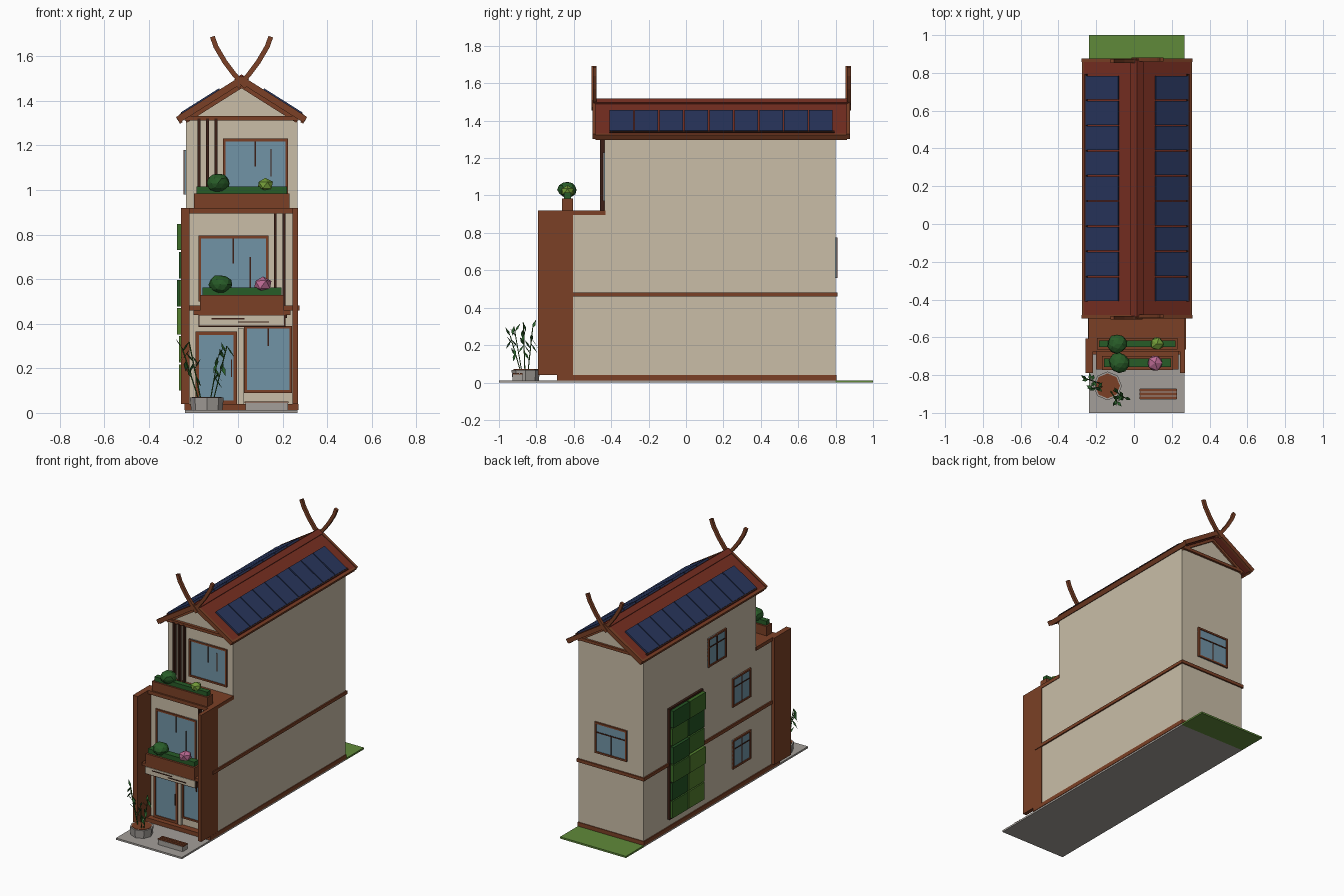
import bpy, bmesh, math, random
from mathutils import Vector

if "Cube" in bpy.data.objects:
    bpy.data.objects.remove(bpy.data.objects["Cube"])

random.seed(4)
CX = 0.016          # house centre line in x
SLOPE = 0.63        # roof pitch
RIDGE = 1.507


def mat(name, r, g, b):
    m = bpy.data.materials.new(name)
    m.diffuse_color = [(c / 255) ** 2.2 for c in (r, g, b)] + [1]
    m.use_nodes = True
    m.node_tree.nodes["Principled BSDF"].inputs["Base Color"].default_value = m.diffuse_color
    return m


WALL = mat("plaster", 200, 188, 166)
BROWN = mat("timber", 122, 66, 42)
DARK = mat("dark_timber", 62, 36, 28)
ROOF = mat("roof_red", 118, 50, 38)
GLASS = mat("glass", 112, 146, 164)
SOLAR = mat("solar_blue", 44, 56, 92)
STONE = mat("stone", 162, 157, 152)
GRASS = mat("grass", 96, 136, 60)
LEAF = mat("leaf", 44, 92, 44)
LIME = mat("lime_leaf", 112, 152, 58)
PINK = mat("pink_flower", 186, 106, 146)
GREENS = [mat("green_a", 40, 84, 40), mat("green_b", 62, 108, 44), mat("green_c", 84, 126, 50)]


def finish(name, bm, m):
    bmesh.ops.recalc_face_normals(bm, faces=bm.faces)
    me = bpy.data.meshes.new(name)
    bm.to_mesh(me)
    bm.free()
    me.materials.append(m)
    ob = bpy.data.objects.new(name, me)
    bpy.context.collection.objects.link(ob)
    return ob


def box(name, x0, x1, y0, y1, z0, z1, m):
    bm = bmesh.new()
    bmesh.ops.create_cube(bm, size=1)
    for v in bm.verts:
        v.co = ((x0 + x1) / 2 + v.co.x * (x1 - x0), (y0 + y1) / 2 + v.co.y * (y1 - y0),
                (z0 + z1) / 2 + v.co.z * (z1 - z0))
    return finish(name, bm, m)


def prism(name, pts, y0, y1, m):
    """Extrude an x-z outline along y."""
    bm = bmesh.new()
    a = [bm.verts.new((x, y0, z)) for x, z in pts]
    b = [bm.verts.new((x, y1, z)) for x, z in pts]
    bm.faces.new(a)
    bm.faces.new(b)
    for i in range(len(pts)):
        j = (i + 1) % len(pts)
        bm.faces.new((a[i], a[j], b[j], b[i]))
    return finish(name, bm, m)


def strip(name, path, w, y0, y1, m):
    """Board of width w following an x-z path."""
    P = [Vector(p) for p in path]
    left, right = [], []
    for i, p in enumerate(P):
        t = (P[min(i + 1, len(P) - 1)] - P[max(i - 1, 0)]).normalized()
        n = Vector((-t.y, t.x)) * w / 2
        left.append(p + n)
        right.append(p - n)
    return prism(name, left + right[::-1], y0, y1, m)


def window(name, face, plane, u0, u1, z0, z1, bars, m=BROWN, f=0.012):
    """Glass, four frame bars and inner bars (u0,u1,z0,z1) on a wall face."""
    def part(n, a, b, c, e, d, mm):
        if face == "left":
            box(n, plane - d, plane + 0.005, a, b, c, e, mm)
        elif face == "front":
            box(n, a, b, plane - d, plane + 0.005, c, e, mm)
        else:
            box(n, a, b, plane - 0.005, plane + d, c, e, mm)
    part(name + "_glass", u0, u1, z0, z1, 0.005, GLASS)
    for r in ((u0, u0 + f, z0, z1), (u1 - f, u1, z0, z1), (u0, u1, z0, z0 + f), (u0, u1, z1 - f, z1)):
        part(name + "_frame", *r, 0.011, m)
    for r in bars:
        part(name + "_bar", *r, 0.008, DARK)


def bush(name, x, y, z, r, m):
    bm = bmesh.new()
    bmesh.ops.create_icosphere(bm, subdivisions=1 if m != LEAF else 2, radius=r)
    for v in bm.verts:
        k = random.uniform(0.9, 1.05)
        v.co = Vector((v.co.x * k + x, v.co.y * k + y, v.co.z * k * 0.85 + z))
    finish(name, bm, m)


# Ground
box("pavement", -0.238, 0.268, -1, 0.8, 0, 0.012, STONE)
box("back_lawn", -0.238, 0.268, 0.8, 1, 0, 0.012, GRASS)
box("plinth", -0.241, 0.271, -0.69, 0.805, 0.012, 0.04, BROWN)

# Walls
prism("main_walls", [(-0.234, 0.03), (0.266, 0.03), (0.266, 1.325), (CX, 1.482), (-0.234, 1.325)], -0.435, 0.8, WALL)
box("lower_front_block", -0.234, 0.266, -0.645, -0.43, 0.03, 0.9, WALL)
box("floor_band", -0.243, 0.275, -0.665, 0.81, 0.46, 0.482, BROWN)
box("terrace_slab", -0.24, 0.27, -0.675, -0.43, 0.895, 0.92, BROWN)
box("left_fin", -0.256, -0.218, -0.79, -0.605, 0.04, 0.92, BROWN)
box("right_fin", 0.244, 0.27, -0.79, -0.605, 0.04, 0.92, BROWN)

# Roof slopes, edge boards, solar panels and crossed horns
def at(s, d, h=0.0):
    return (CX + s * d, RIDGE - SLOPE * d + h)

for s, side in ((-1, "left"), (1, "right")):
    strip("roof_" + side, [at(s, 0, -0.014), at(s, 0.282, -0.014)], 0.022, -0.485, 0.86, ROOF)
    strip("eave_board_" + side, [at(s, 0.272, -0.018), at(s, 0.284, -0.018)], 0.03, -0.485, 0.86, BROWN)
    for i in range(9):
        y = -0.408 + i * 0.1333
        strip("solar_panel_" + side, [at(s, 0.098, 0.006), at(s, 0.27, 0.006)], 0.012, y, y + 0.126, SOLAR)
    strip("panel_rail_" + side, [at(s, 0.264, 0.003), at(s, 0.276, 0.003)], 0.01, -0.41, 0.795, DARK)
    for y in (-0.492, 0.867):
        strip("barge_board_" + side, [at(s, -0.005, -0.012), at(s, 0.286, -0.012)], 0.03, y - 0.009, y + 0.009, BROWN)
        yy = y + s * 0.004
        horn = [(-0.02, 1.462), (0.03, 1.515), (0.075, 1.575), (0.115, 1.643), (0.131, 1.688)]
        strip("roof_horn_" + side, [(CX + s * x, z) for x, z in horn], 0.022, yy - 0.01, yy + 0.01, BROWN)
    for y in (-0.44, 0.805):
        strip("gable_trim_" + side, [at(s, 0, -0.04), at(s, 0.25, -0.04)], 0.018, y - 0.008, y + 0.008, BROWN)
strip("ridge_cap", [at(-1, 0.03, 0.003), (CX, RIDGE + 0.006), at(1, 0.03, 0.003)], 0.012, -0.49, 0.865, ROOF)
for y in (-0.445, 0.805):
    box("gable_tie_beam", -0.24, 0.272, y - 0.01, y + 0.01, 1.312, 1.332, BROWN)

# Front windows and door
window("top_window", "front", -0.435, -0.067, 0.224, 0.97, 1.23,
       [(0.074, 0.08, 1.105, 1.225), (0.145, 0.151, 1.06, 1.185)])
window("middle_window", "front", -0.645, -0.177, 0.137, 0.5, 0.795,
       [(-0.025, -0.019, 0.67, 0.79), (0.052, 0.058, 0.55, 0.70)])
window("shop_window", "front", -0.645, 0.028, 0.242, 0.09, 0.39, [(0.132, 0.138, 0.3, 0.385)])
window("front_door", "front", -0.645, -0.19, -0.005, 0.04, 0.365, [(-0.032, -0.026, 0.16, 0.24)], f=0.016)
box("door_post", 0.0, 0.024, -0.66, -0.64, 0.04, 0.38, WALL)

# Back and left windows
window("back_window", "back", 0.8, -0.11, 0.135, 0.56, 0.775,
       [(-0.1, 0.125, 0.70, 0.708), (0.01, 0.016, 0.57, 0.70)])
for y, z in ((-0.27, 0.27), (-0.27, 0.70), (0.0, 1.08)):
    window("side_window", "left", -0.234, y - 0.1, y + 0.1, z - 0.1, z + 0.1,
           [(y - 0.09, y + 0.09, z + 0.03, z + 0.037), (y - 0.004, y + 0.004, z - 0.09, z + 0.09)])

# Vertical slat screens
for x in (-0.175, -0.137, -0.099):
    box("top_slat", x - 0.006, x + 0.006, -0.46, -0.436, 0.92, 1.32, DARK)
for x in (0.167, 0.206):
    box("middle_slat", x - 0.006, x + 0.006, -0.67, -0.645, 0.48, 0.9, DARK)

# Planters with hedges and bushes
box("terrace_planter", -0.197, 0.23, -0.664, -0.604, 0.92, 0.985, BROWN)
box("terrace_hedge", -0.186, 0.22, -0.652, -0.616, 0.98, 1.015, LEAF)
bush("terrace_bush", -0.09, -0.634, 1.03, 0.053, LEAF)
bush("terrace_lime_bush", 0.122, -0.634, 1.022, 0.04, LIME)
box("balcony_floor", -0.2, 0.235, -0.77, -0.645, 0.44, 0.46, BROWN)
box("balcony_planter", -0.17, 0.207, -0.772, -0.698, 0.445, 0.53, BROWN)
box("balcony_hedge", -0.16, 0.195, -0.758, -0.712, 0.525, 0.562, LEAF)
bush("balcony_bush", -0.08, -0.735, 0.575, 0.054, LEAF)
bush("balcony_flower_bush", 0.112, -0.735, 0.575, 0.047, PINK)

# Blank fascia panel over the entrance
box("fascia_border", -0.178, 0.213, -0.765, -0.745, 0.386, 0.444, DARK)
box("fascia_panel", -0.172, 0.207, -0.77, -0.743, 0.392, 0.438, WALL)
box("fascia_groove", -0.12, 0.03, -0.774, -0.768, 0.42, 0.425, DARK)
box("fascia_groove", 0.0, 0.14, -0.774, -0.768, 0.405, 0.41, DARK)
for x in (-0.172, 0.207):
    box("fascia_bracket", x, x + 0.012, -0.76, -0.645, 0.425, 0.455, DARK)

# Planted wall tiles
for c in range(2):
    for r in range(6):
        y, z = 0.17 + c * 0.18, 0.1 + r * 0.126
        box("green_wall_tile", -random.choice((0.264, 0.274)), -0.23, y + 0.004, y + 0.176, z, z + 0.118,
            random.choice(GREENS))
box("green_wall_backing", -0.25, -0.23, 0.165, 0.535, 0.09, 0.86, DARK)

# Low bench
box("bench_base", 0.033, 0.224, -0.928, -0.872, 0.012, 0.046, STONE)
for i in range(3):
    y = -0.926 + i * 0.019
    box("bench_slat", 0.03, 0.227, y, y + 0.014, 0.044, 0.051, BROWN)

# Faceted pot
for name, r1, r2, z0, z1, m in (("plant_pot", 0.07, 0.076, 0.01, 0.068, STONE), ("pot_soil", 0.066, 0.066, 0.06, 0.071, BROWN)):
    bm = bmesh.new()
    bmesh.ops.create_cone(bm, cap_ends=True, segments=8, radius1=r1, radius2=r2, depth=z1 - z0)
    bmesh.ops.translate(bm, verts=bm.verts, vec=(-0.14, -0.857, (z0 + z1) / 2))
    finish(name, bm, m)

# Bamboo stems with blade leaves
bm = bmesh.new()
stems = bpy.data.curves.new("bamboo_stems", "CURVE")
stems.dimensions, stems.bevel_depth, stems.bevel_resolution = "3D", 0.003, 0
for top in ((-0.25, -0.82, 0.29), (-0.22, -0.87, 0.32), (-0.05, -0.92, 0.3), (-0.09, -0.94, 0.25)):
    tip = Vector(top)
    root = Vector((-0.14, -0.857, 0.065)).lerp(Vector((tip.x, tip.y, 0.065)), 0.35)
    sp = stems.splines.new("POLY")
    sp.points.add(1)
    sp.points[0].co, sp.points[1].co = (*root, 1), (*tip, 1)
    for i in range(6):
        p = root.lerp(tip, 0.4 + i * 0.12)
        a = random.uniform(0, math.tau)
        d = Vector((math.cos(a) * 0.035, math.sin(a) * 0.035, random.choice((-0.05, 0.045))))
        w = Vector((-math.sin(a), math.cos(a), 0.3)) * 0.009
        quad = [p, p + d * 0.45 + w, p + d, p + d * 0.45 - w]
        bm.faces.new([bm.verts.new((max(v.x, -0.306), v.y, max(v.z, 0.08))) for v in quad])
finish("bamboo_leaves", bm, LEAF)
stems.materials.append(GREENS[1])
bpy.context.collection.objects.link(bpy.data.objects.new("bamboo_stems", stems))
